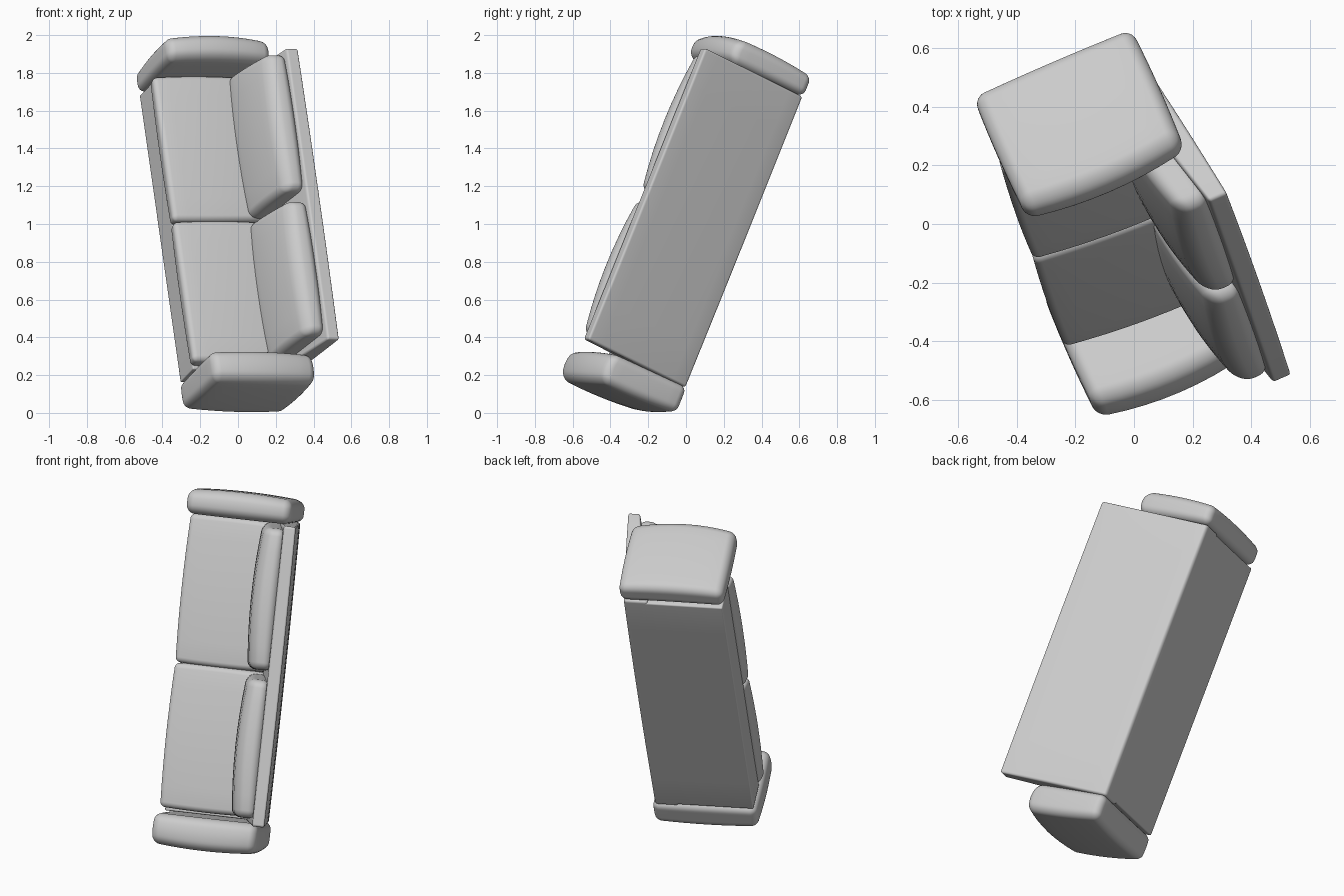
import bpy, bmesh, math
from mathutils import Vector, Matrix

if "Cube" in bpy.data.objects:
    bpy.data.objects.remove(bpy.data.objects["Cube"])

# Sofa is modelled upright (x = width, y = depth toward back, z = up), then tipped on end
L = Vector((-0.131, 0.370, 0.920)).normalized()
U = Vector((0.374, -0.841, 0.39))
U = (U - L * U.dot(L)).normalized()
X = -L
B = U.cross(X)
POSE = Matrix.Translation((0, 0, 1)) @ Matrix((X, B, U)).transposed().to_4x4()
BODY = -.014          # body sits slightly off the middle of the arms


def pad(name, quad, e0, e1, axis='x', bulge=(0, 0, 0, 0, 0), r=0.02, taper=0.0):
    """Rounded, padded block: quad (low-p/bottom, high-p/bottom, high-p/top, low-p/top) in (p, z),
    extruded from e0 to e1; bulge = ends, low-p side, high-p side, bottom, top."""
    q = [Vector(c) for c in quad]
    half = Vector(((e1 - e0) / 2,
                   ((q[1] - q[0]).length + (q[2] - q[3]).length) / 4,
                   ((q[3] - q[0]).length + (q[2] - q[1]).length) / 4))
    r = min(r, min(half) * .95)
    bm = bmesh.new()
    bmesh.ops.create_cube(bm, size=2)
    bmesh.ops.subdivide_edges(bm, edges=bm.edges[:], cuts=13, use_grid_fill=True)
    for v in bm.verts:
        # outer three cells on each side form the rounded edge
        inner, d = Vector(), Vector()
        for i, c in enumerate(v.co):
            a = abs(c) * 7
            sg = math.copysign(1, c)
            inner[i] = sg * (half[i] - r) * min(a / 4, 1)
            d[i] = sg * math.tan(max(a - 4, 0) / 3 * math.pi / 4)
        c = inner + d.normalized() * r
        e, p, z = (c[i] / half[i] for i in range(3))
        a, t = (p + 1) / 2, (z + 1) / 2
        s = q[0].lerp(q[1], a).lerp(q[3].lerp(q[2], a), t)
        fe, fp, fz = 1 - e * e, 1 - p * p, 1 - z * z
        pe = (e0 + e1) / 2 + e * ((e1 - e0) / 2 - taper * t + bulge[0] * (fp + fz) / 2)
        pp = s.x + (bulge[2] * a - bulge[1] * (1 - a)) * (0.6 * fe + 0.4 * fz)
        up = s.y + (bulge[4] * t - bulge[3] * (1 - t)) * (0.6 * fe + 0.4 * fp)
        v.co = POSE @ Vector((pe, pp, up) if axis == 'x' else (pp, pe, up))
    bmesh.ops.recalc_face_normals(bm, faces=bm.faces[:])
    me = bpy.data.meshes.new(name)
    bm.to_mesh(me)
    bm.free()
    ob = bpy.data.objects.new(name, me)
    bpy.context.collection.objects.link(ob)
    ob.select_set(True)
    bpy.context.view_layer.objects.active = ob


# Base and leaning back panel
pad("base", [(-.342, -.262), (.205, -.262), (.205, -.10), (-.342, -.08)],
    BODY - .826, BODY + .826, r=.008)
pad("back_panel", [(.08, -.262), (.215, -.262), (.307, .396), (.24, .396)],
    BODY - .838, BODY + .838, bulge=(0, 0, .008, 0, 0), r=.014)

for side, s in (("left", -1), ("right", 1)):
    # Arm, thicker at its rounded top
    inner = .852 if s < 0 else .818
    arm = [(inner, -.268), (.965, -.268), (.985, .185), (inner, .185)]
    if s < 0:
        arm = [(-arm[i][0], arm[i][1]) for i in (1, 0, 3, 2)]
    pad(side + "_arm", arm, -.348, .228, 'y',
        bulge=(.012, .024 if s < 0 else 0, .024 if s > 0 else 0, 0, .055), r=.038)
    # Seat cushion
    e0, e1 = sorted((BODY + s * .008, BODY + s * (.825 if s < 0 else .80)))
    pad(side + "_seat_cushion", [(-.345, -.10), (.16, -.10), (.16, .022), (-.362, -.013)],
        e0, e1, bulge=(.012, .012, 0, 0, .025), r=.025)
    # Back cushion, leaning on the panel
    e0, e1 = sorted((BODY + s * .010, BODY + s * (.835 if s < 0 else .815)))
    pad(side + "_back_cushion", [(.06, -.01), (.19, -.01), (.25, .365), (.132, .36)],
        e0, e1, bulge=(0, .035, 0, 0, .04), r=.042, taper=.02)

bpy.ops.object.shade_smooth_by_angle(angle=math.radians(40))
